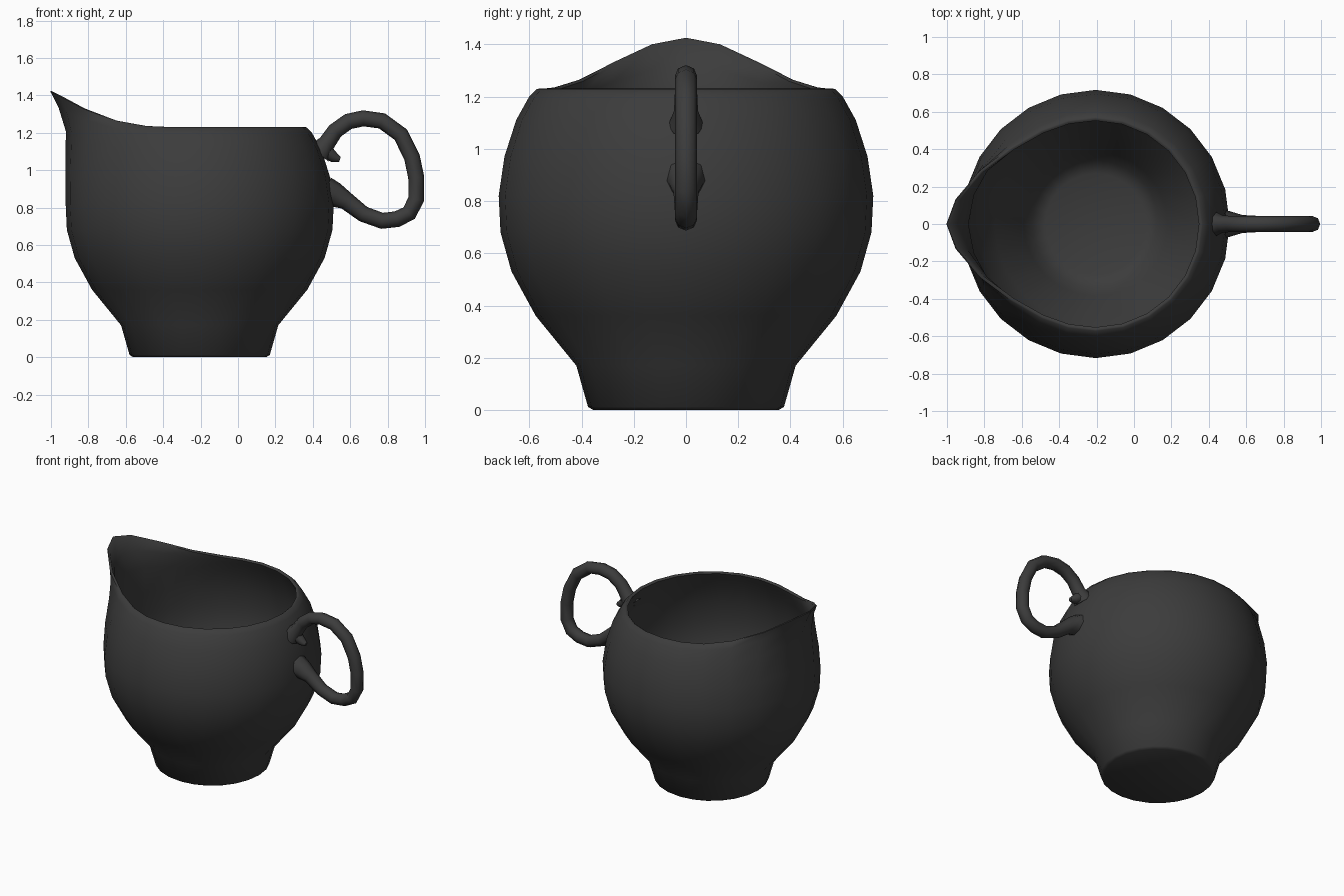
import bpy, bmesh, math

if "Cube" in bpy.data.objects:
    bpy.data.objects.remove(bpy.data.objects["Cube"])

SEG = 24
CX = -0.205

dark = bpy.data.materials.new("dark_glaze")
dark.diffuse_color = (0.045, 0.045, 0.045, 1)
dark.use_nodes = True
dark.node_tree.nodes["Principled BSDF"].inputs["Base Color"].default_value = dark.diffuse_color

# Spout: rim offset from the round rim, by steps away from the tip (x, y, z)
RIM_R = 0.562
SPOUT = [(-1.0, 0.0, 1.425), (-0.95, 0.13, 1.40), (-0.82, 0.28, 1.33),
         (-0.65, 0.405, 1.265), (-0.49, 0.495, 1.236), (-0.35, 0.545, 1.23)]

# Profile: radius, height, spout pull sideways, spout pull upwards
OUTER = [(0.355, 0, 0, 0), (0.375, 0.012, 0, 0), (0.42, 0.17, 0, 0),
         (0.575, 0.36, 0, 0), (0.668, 0.53, 0, 0), (0.71, 0.68, 0, 0),
         (0.717, 0.82, 0, 0.05), (0.695, 0.97, 0.1, 0.15),
         (0.65, 1.11, 0.28, 0.5), (0.60, 1.20, 0.66, 0.68), (0.572, 1.229, 0.97, 0.98)]
INNER = [(0.562, 1.23, 1, 1), (0.552, 1.222, 0.98, 1), (0.57, 1.185, 0.66, 0.68),
         (0.615, 1.10, 0.28, 0.5), (0.657, 0.965, 0.1, 0.15), (0.677, 0.82, 0, 0.05),
         (0.67, 0.69, 0, 0), (0.628, 0.545, 0, 0), (0.54, 0.385, 0, 0),
         (0.385, 0.20, 0, 0), (0.34, 0.08, 0, 0), (0.27, 0.05, 0, 0)]


def ring_point(i, r, z, pull_xy, pull_z):
    a = 2 * math.pi * i / SEG
    x, y = CX + r * math.cos(a), r * math.sin(a)
    k = abs(i - SEG // 2)
    if k < len(SPOUT):
        sx, sy, sz = SPOUT[k]
        if i > SEG // 2:
            sy = -sy
        x += pull_xy * (sx - CX - RIM_R * math.cos(a))
        y += pull_xy * (sy - RIM_R * math.sin(a))
        z += pull_z * (sz - 1.23)
    return x, y, z


# Jug body, outside and inside in one skin
bm = bmesh.new()
rings = [[bm.verts.new(ring_point(i, *row)) for i in range(SEG)] for row in OUTER + INNER]
for lo, hi in zip(rings, rings[1:]):
    for i in range(SEG):
        j = (i + 1) % SEG
        bm.faces.new((lo[i], lo[j], hi[j], hi[i]))
bm.faces.new(rings[0][::-1])
bm.faces.new(rings[-1])
bmesh.ops.recalc_face_normals(bm, faces=bm.faces)
mesh = bpy.data.meshes.new("jug_body")
bm.to_mesh(mesh)
bm.free()
body = bpy.data.objects.new("jug_body", mesh)
bpy.context.collection.objects.link(body)


def tube(name, points):
    """Round tube in the xz plane through (x, z, radius) points."""
    curve = bpy.data.curves.new(name, 'CURVE')
    curve.dimensions = '3D'
    curve.bevel_depth = 1.0
    curve.bevel_resolution = 2
    curve.use_fill_caps = True
    s = curve.splines.new('POLY')
    s.points.add(len(points) - 1)
    for p, (x, z, r) in zip(s.points, points):
        p.co = (x, 0, z, 1)
        p.radius = r
    ob = bpy.data.objects.new(name, curve)
    bpy.context.collection.objects.link(ob)
    bpy.ops.object.select_all(action='DESELECT')
    ob.select_set(True)
    bpy.context.view_layer.objects.active = ob
    bpy.ops.object.convert(target='MESH')
    return bpy.context.view_layer.objects.active


# Looped handle, flared where it meets the body
R = 0.043
handle = tube("handle", [
    (0.43, 1.09, 0.068), (0.475, 1.145, 0.046), (0.52, 1.21, R), (0.59, 1.26, R),
    (0.67, 1.277, R), (0.77, 1.263, R), (0.87, 1.19, R), (0.93, 1.07, R),
    (0.953, 0.96, R), (0.953, 0.845, R), (0.915, 0.77, R), (0.85, 0.738, R),
    (0.77, 0.729, R), (0.67, 0.765, R), (0.58, 0.835, 0.048), (0.52, 0.868, 0.066),
    (0.47, 0.885, 0.08)])

# Small curled tip under the upper joint
curl = tube("handle_curl", [(0.44, 1.12, 0.05), (0.485, 1.09, 0.036),
                            (0.515, 1.068, 0.028), (0.545, 1.058, 0.014)])

for ob in (body, handle, curl):
    ob.data.materials.append(dark)
    bpy.ops.object.select_all(action='DESELECT')
    ob.select_set(True)
    bpy.context.view_layer.objects.active = ob
    bpy.ops.object.shade_smooth_by_angle(angle=math.radians(50))
